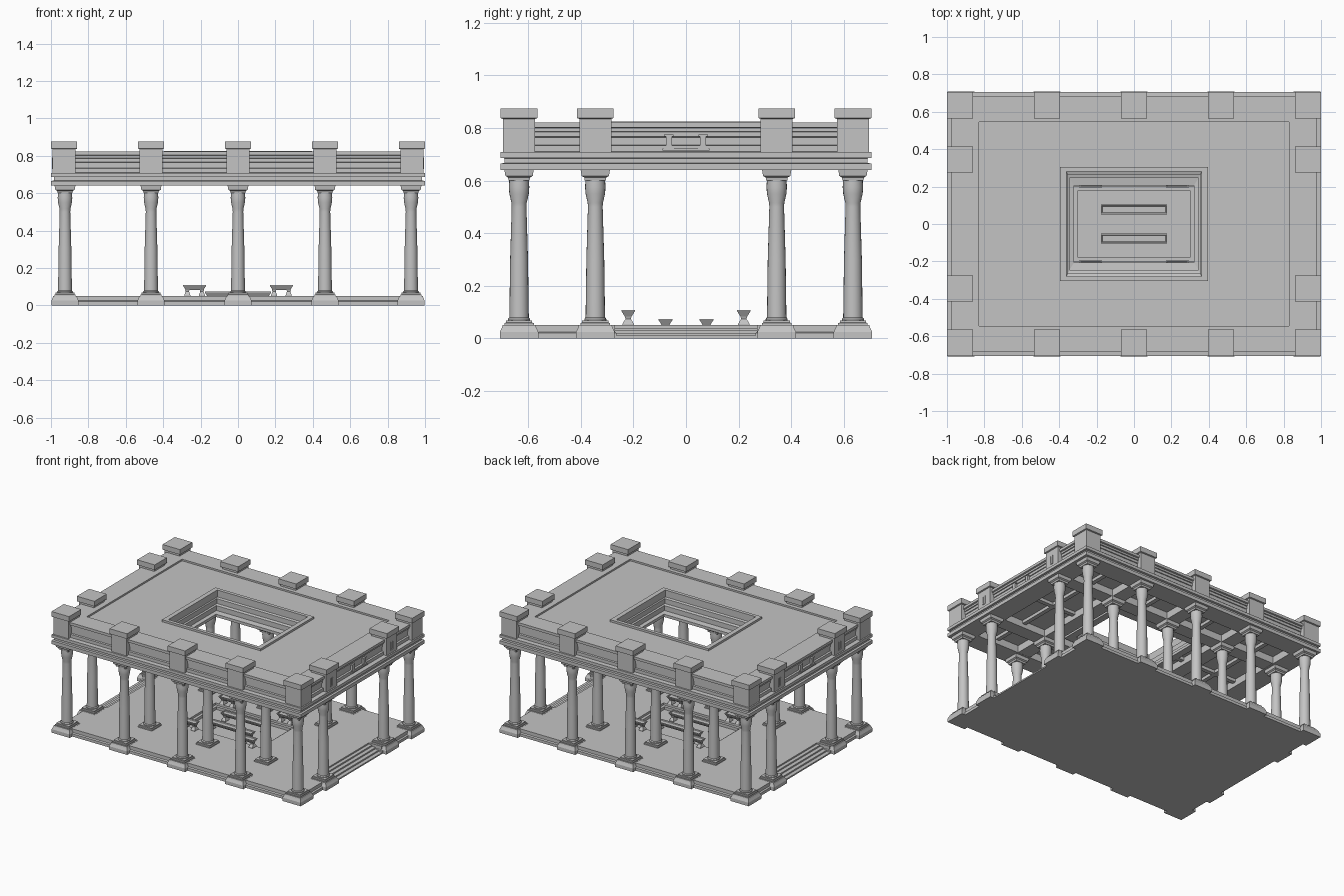
import bpy
import bmesh
import math

cube = bpy.data.objects.get("Cube")
if cube:
    bpy.data.objects.remove(cube, do_unlink=True)

STONE = (0.55, 0.55, 0.55, 1)
stone = bpy.data.materials.new("grey stone")
stone.use_nodes = True
stone.diffuse_color = STONE
stone.node_tree.nodes["Principled BSDF"].inputs["Base Color"].default_value = STONE


def finish(bm, name, location):
    bmesh.ops.recalc_face_normals(bm, faces=bm.faces)
    mesh = bpy.data.meshes.new(name)
    bm.to_mesh(mesh)
    bm.free()
    mesh.materials.append(stone)
    obj = bpy.data.objects.new(name, mesh)
    obj.location = location
    bpy.context.collection.objects.link(obj)
    return obj


def loft(name, rings, location=(0, 0, 0), closed=False):
    """Rectangular rings (half x, half y, z) joined in order."""
    bm = bmesh.new()
    loops = [[bm.verts.new((sx * hx, sy * hy, z))
              for sx, sy in ((-1, -1), (1, -1), (1, 1), (-1, 1))]
             for hx, hy, z in rings]
    pairs = list(zip(loops, loops[1:]))
    if closed:
        pairs.append((loops[-1], loops[0]))
    else:
        bm.faces.new(loops[0])
        bm.faces.new(loops[-1])
    for a, b in pairs:
        for i in range(4):
            j = (i + 1) % 4
            bm.faces.new((a[i], a[j], b[j], b[i]))
    return finish(bm, name, location)


def box(name, x0, x1, y0, y1, z0, z1):
    hx, hy = (x1 - x0) / 2, (y1 - y0) / 2
    return loft(name, [(hx, hy, z0), (hx, hy, z1)],
                ((x0 + x1) / 2, (y0 + y1) / 2, 0))


def square(name, profile, x, y):
    return loft(name, [(h, h, z) for h, z in profile], (x, y, 0))


def lathe(name, profile, x, y, sides=20):
    bm = bmesh.new()
    loops = [[bm.verts.new((r * math.cos(i * math.tau / sides),
                            r * math.sin(i * math.tau / sides), z))
              for i in range(sides)] for r, z in profile]
    bm.faces.new(loops[0])
    bm.faces.new(loops[-1])
    for a, b in zip(loops, loops[1:]):
        for i in range(sides):
            j = (i + 1) % sides
            bm.faces.new((a[i], a[j], b[j], b[i]))
    obj = finish(bm, name, (x, y, 0))
    for o in bpy.context.selected_objects:
        o.select_set(False)
    obj.select_set(True)
    bpy.context.view_layer.objects.active = obj
    bpy.ops.object.shade_smooth_by_angle(angle=math.radians(35))
    return obj


COLS_X = (-0.925, -0.465, 0, 0.465, 0.925)
COLS_Y = (-0.635, -0.345, 0.345, 0.635)
FLOOR = 0.05

# Floor with sunken pool
loft("floor", [(0.86, 0.68, 0), (0.86, 0.68, 0.02), (0.86, 0.67, 0.025),
               (0.86, 0.67, FLOOR), (0.32, 0.2, FLOOR), (0.32, 0.2, 0.035),
               (0.3, 0.18, 0.035), (0.3, 0.18, 0.015)])

# Floor ends and side steps
for side in (-1, 1):
    for end in (-1, 1):
        loft("floor_end", [(0.07, 0.205, 0), (0.07, 0.205, 0.02), (0.06, 0.2, 0.025),
                           (0.06, 0.2, FLOOR)], (side * 0.9, end * 0.47, 0))
    for k in range(4):
        x0, x1 = sorted((side * 0.85, side * (0.885 + 0.028 * k)))
        box("side_step", x0, x1, -0.27, 0.27, 0, 0.04 - 0.01 * k)

# Columns, pedestals, capitals and parapet piers
for x in COLS_X:
    for y in COLS_Y:
        square("column_plinth", [(0.056, FLOOR - 0.005), (0.056, 0.058),
                                 (0.05, 0.06), (0.05, 0.068)], x, y)
        lathe("column_shaft", [(0.042, 0.066), (0.042, 0.074), (0.037, 0.08),
                               (0.034, 0.3), (0.028, 0.5), (0.029, 0.515),
                               (0.037, 0.55), (0.039, 0.575), (0.037, 0.606)], x, y)
        square("column_capital", [(0.04, 0.6), (0.042, 0.612), (0.052, 0.618),
                                  (0.056, 0.643)], x, y)
        if abs(x) < 0.9 and abs(y) < 0.6:
            continue
        square("pedestal", [(0.073, 0), (0.073, 0.025), (0.066, 0.04),
                            (0.062, FLOOR + 0.001)], x, y)
        square("parapet_pier", [(0.061, 0.69), (0.061, 0.835), (0.07, 0.838),
                                (0.07, 0.875)],
               math.copysign(0.93, x) if abs(x) > 0.9 else x, y)

# Entablature, parapet, roof and light well as one moulded ring
outline = [(0, 0.64), (0, 0.665), (0.015, 0.667), (0.015, 0.685), (0, 0.687),
           (0, 0.708), (0.032, 0.71), (0.032, 0.733), (0.045, 0.735),
           (0.045, 0.765), (0.04, 0.767), (0.04, 0.785), (0.034, 0.787),
           (0.034, 0.8), (0.024, 0.803), (0.024, 0.822)]
rings = [(1 - inset, 0.706 - inset, z) for inset, z in outline]
rings += [(0.83, 0.545, 0.822), (0.83, 0.545, 0.81),
          (0.395, 0.305, 0.81), (0.395, 0.305, 0.825), (0.362, 0.28, 0.825),
          (0.362, 0.28, 0.775), (0.355, 0.265, 0.77), (0.355, 0.265, 0.735),
          (0.345, 0.245, 0.73), (0.345, 0.245, 0.695),
          (0.32, 0.205, 0.69), (0.32, 0.205, 0.67),
          (0.37, 0.27, 0.67), (0.37, 0.27, 0.692),
          (0.855, 0.565, 0.692), (0.855, 0.565, 0.64)]
loft("roof_and_entablature", rings, closed=True)

# Ceiling beams along the column lines, with thinner joists between
for s in (-1, 1):
    box("long_beam", -0.86, 0.86, s * 0.345 - 0.05, s * 0.345 + 0.05, 0.642, 0.7)
    box("cross_beam", s * 0.465 - 0.05, s * 0.465 + 0.05, -0.57, 0.57, 0.641, 0.7)
    box("centre_beam", -0.05, 0.05, s * 0.435 - 0.135, s * 0.435 + 0.135, 0.641, 0.7)
    box("joist", s * 0.69 - 0.015, s * 0.69 + 0.015, -0.57, 0.57, 0.67, 0.7)
    box("end_joist", s * 0.615 - 0.245, s * 0.615 + 0.245, -0.015, 0.015, 0.67, 0.7)
    for x in (-0.23, 0.23):
        box("short_joist", x - 0.015, x + 0.015,
            s * 0.435 - 0.135, s * 0.435 + 0.135, 0.67, 0.7)

# Ornaments on the side parapets
for s in (-1, 1):
    def plate(name, depth, y, half, z0, z1):
        x0, x1 = sorted((s * 0.95, s * depth))
        box(name, x0, x1, y - half, y + half, z0, z1)

    for y in (-0.345, 0.345):
        for e in (-1, 1):
            plate("pier_groove_rib", 0.995, y + e * 0.01, 0.003, 0.73, 0.79)
        plate("pier_groove_foot", 0.995, y, 0.013, 0.73, 0.736)
    plate("ornament_base", 0.975, 0, 0.09, 0.715, 0.722)
    for y in (-0.065, 0.065):
        plate("ornament_foot", 0.972, y, 0.02, 0.722, 0.73)
        plate("ornament_post", 0.972, y, 0.012, 0.73, 0.768)
        plate("ornament_top", 0.972, y, 0.018, 0.768, 0.775)


# Benches: flared seat with a shallow hollow on two waisted legs
def bench(x, y, base, half):
    loft("bench_seat", [(half - 0.014, 0.012, base + 0.032), (half, 0.026, base + 0.054),
                        (half, 0.026, base + 0.058), (half - 0.006, 0.02, base + 0.058),
                        (half - 0.008, 0.016, base + 0.053)], (x, y, 0))
    for e in (-1, 1):
        loft("bench_leg", [(0.016, 0.022, base), (0.016, 0.022, base + 0.005),
                           (0.009, 0.01, base + 0.024), (0.012, 0.013, base + 0.034)],
             (x + e * (half - 0.022), y, 0))


for s in (-1, 1):
    bench(0, s * 0.078, 0.015, 0.177)
    for x in (-0.232, 0.232):
        bench(x, s * 0.22, FLOOR, 0.061)
